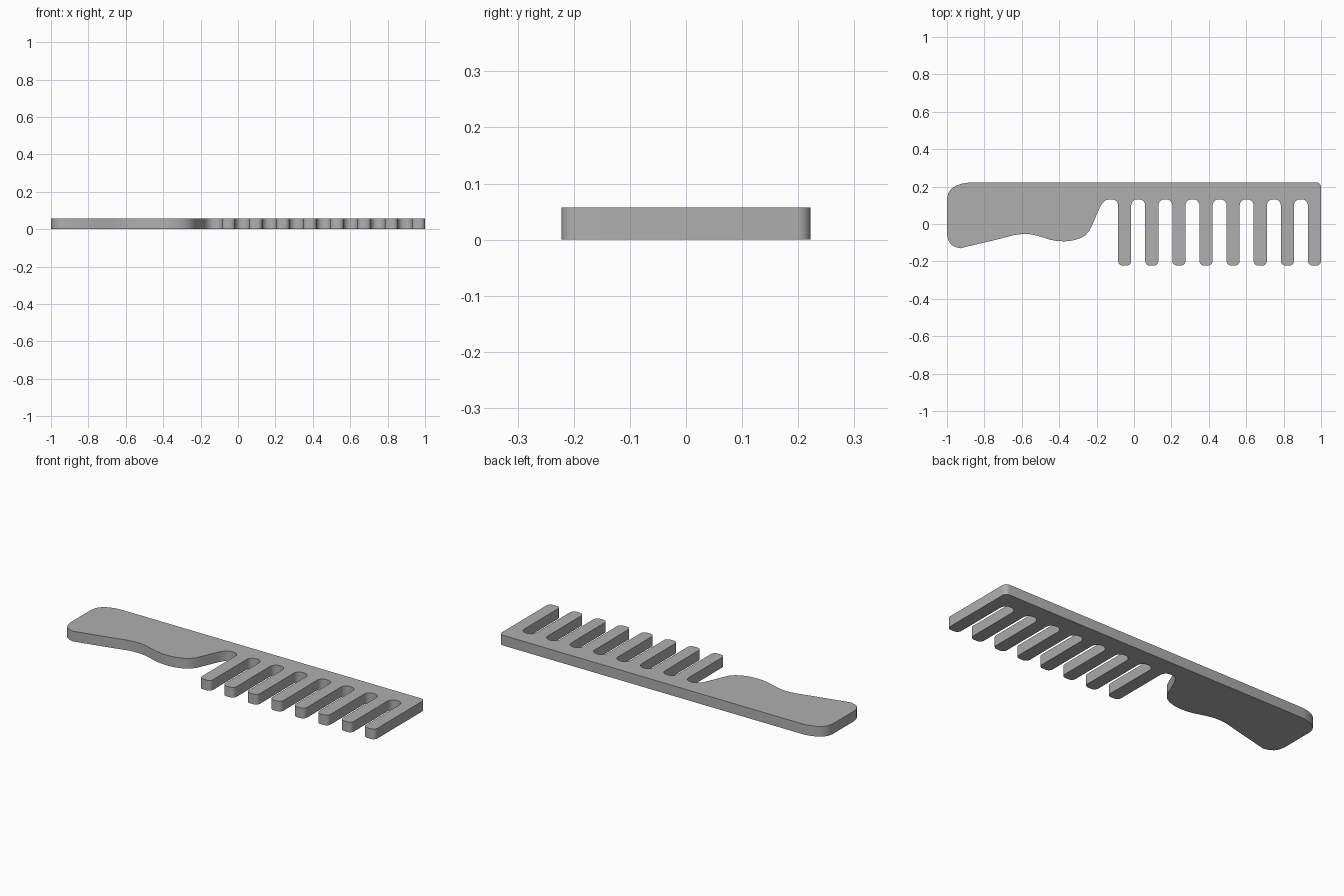
import bpy, bmesh, math

if "Cube" in bpy.data.objects:
    bpy.data.objects.remove(bpy.data.objects["Cube"])

THICK = 0.057
TOP, TIP, ROOT = 0.222, -0.222, 0.132
TEETH, PITCH, WIDTH = 8, 0.145, 0.07


def corner(cx, cy, r, start, end, n=5):
    """Arc points around (cx, cy), angles in degrees."""
    return [(cx + r * math.cos(math.radians(start + (end - start) * i / n)),
             cy + r * math.sin(math.radians(start + (end - start) * i / n)))
            for i in range(n + 1)]


# Handle: top-left corner, butt end, wavy grip, rise to the first gap
outline = [(-0.88, TOP), (-0.92, 0.216), (-0.955, 0.203), (-0.978, 0.187),
           (-0.993, 0.165), (-1.0, 0.135), (-1.0, -0.055), (-0.993, -0.087),
           (-0.98, -0.108), (-0.96, -0.121), (-0.93, -0.13),
           (-0.72, -0.08), (-0.68, -0.069), (-0.64, -0.059), (-0.6, -0.054),
           (-0.56, -0.054), (-0.52, -0.062), (-0.48, -0.074),
           (-0.445, -0.085), (-0.41, -0.091), (-0.37, -0.093),
           (-0.33, -0.089), (-0.29, -0.077), (-0.26, -0.06),
           (-0.238, -0.036), (-0.222, -0.003), (-0.205, 0.038),
           (-0.18, 0.094), (-0.168, 0.113), (-0.152, 0.126), (-0.135, ROOT)]

# Teeth: rounded gap roots and rounded tips
rt, rg = 0.024, 0.033
for i in range(TEETH):
    right = 1.0 - (TEETH - 1 - i) * PITCH
    left = right - WIDTH
    outline += corner(left - rg, ROOT - rg, rg, 90, 0)
    outline += corner(left + rt, TIP + rt, rt, 180, 270)
    outline += corner(right - rt, TIP + rt, rt, 270, 360)
    if i < TEETH - 1:
        outline += corner(right + rg, ROOT - rg, rg, 180, 90)

# Top-right corner of the spine
outline += corner(1.0 - 0.024, TOP - 0.024, 0.024, 0, 90)

# Extrude the outline into a flat plate
bm = bmesh.new()
face = bm.faces.new([bm.verts.new((x, y, 0)) for x, y in outline])
ext = bmesh.ops.extrude_face_region(bm, geom=[face], use_keep_orig=True)
bmesh.ops.translate(bm, vec=(0, 0, THICK),
                    verts=[g for g in ext["geom"] if isinstance(g, bmesh.types.BMVert)])
bmesh.ops.recalc_face_normals(bm, faces=bm.faces)
mesh = bpy.data.meshes.new("comb")
bm.to_mesh(mesh)
bm.free()
comb = bpy.data.objects.new("comb", mesh)
bpy.context.collection.objects.link(comb)

# Dark grey plastic
plastic = bpy.data.materials.new("dark_grey")
plastic.diffuse_color = (0.43, 0.43, 0.43, 1.0)
plastic.use_nodes = True
plastic.node_tree.nodes["Principled BSDF"].inputs["Base Color"].default_value = plastic.diffuse_color
mesh.materials.append(plastic)

bpy.context.view_layer.objects.active = comb
comb.select_set(True)
bpy.ops.object.shade_smooth_by_angle(angle=math.radians(35))
